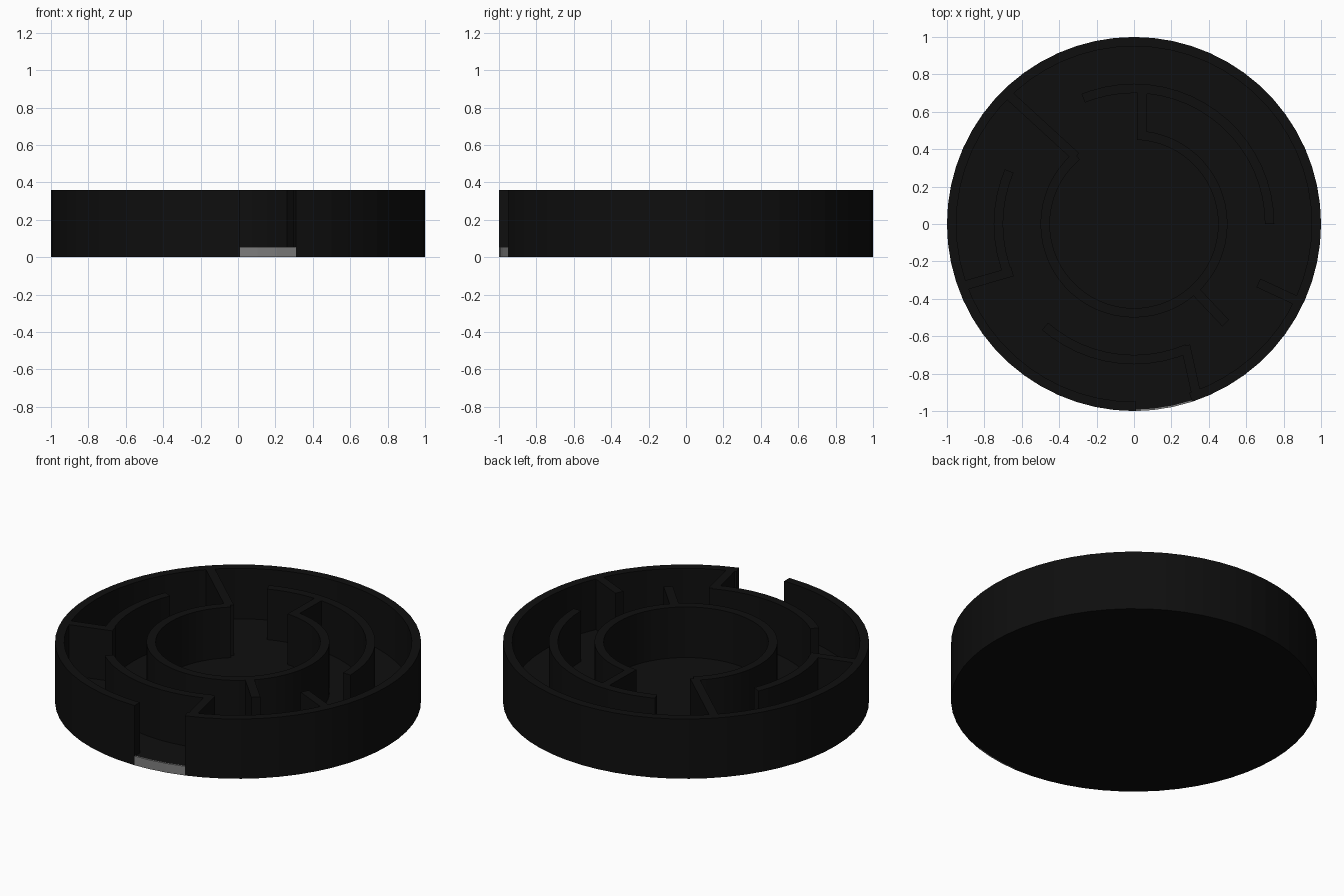
import bpy, bmesh
from math import cos, sin, radians, floor, ceil
from mathutils import Vector

if "Cube" in bpy.data.objects:
    bpy.data.objects.remove(bpy.data.objects["Cube"], do_unlink=True)

HEIGHT, BASE, WALL, STEP = 0.36, 0.055, 0.05, 6
GAP = (-89.4, -71.9)   # entrance in the outer wall, in degrees


def material(name, value):
    mat = bpy.data.materials.new(name)
    mat.use_nodes = True
    colour = (value, value, value, 1)
    mat.diffuse_color = colour
    bsdf = mat.node_tree.nodes["Principled BSDF"]
    bsdf.inputs["Base Color"].default_value = colour
    bsdf.inputs["Roughness"].default_value = 0.7
    return mat


black = material("black", 0.0045)
grey = material("grey", 0.21)


def angles(a0, a1):
    """Both ends plus every regular facet corner between them."""
    inner = [k * STEP for k in range(floor(a0 / STEP) + 1, ceil(a1 / STEP))]
    return [a0] + inner + [a1]


def polar(r, a):
    return Vector((r * cos(radians(a)), r * sin(radians(a)), 0))


def extrude(name, outline, z0, z1, mat):
    """Prism over a closed flat outline."""
    bm = bmesh.new()
    low = [bm.verts.new((p.x, p.y, z0)) for p in outline]
    high = [bm.verts.new((p.x, p.y, z1)) for p in outline]
    bm.faces.new(low)
    bm.faces.new(high)
    n = len(low)
    for i in range(n):
        j = (i + 1) % n
        bm.faces.new((low[i], low[j], high[j], high[i]))
    bmesh.ops.recalc_face_normals(bm, faces=bm.faces)
    mesh = bpy.data.meshes.new(name)
    bm.to_mesh(mesh)
    bm.free()
    mesh.materials.append(mat)
    obj = bpy.data.objects.new(name, mesh)
    bpy.context.collection.objects.link(obj)
    return obj


def arc_wall(name, r, a0, a1, z0=BASE, z1=HEIGHT, thick=WALL, mat=black):
    steps = angles(a0, a1)
    outline = [polar(r, a) for a in steps]
    outline += [polar(r - thick, a) for a in reversed(steps)]
    return extrude(name, outline, z0, z1, mat)


def straight_wall(name, start, end):
    p, q = Vector((*start, 0)), Vector((*end, 0))
    d = (q - p).normalized()
    side = Vector((-d.y, d.x, 0)) * WALL / 2
    return extrude(name, [p - side, q - side, q + side, p + side], BASE, HEIGHT, black)


# Floor disc, set back slightly at the entrance for the grey sill
LIP = 0.008
rim = [polar(1, a) for a in angles(GAP[1], GAP[0] + 360)]
rim += [polar(1 - LIP, a) for a in angles(*GAP)]
extrude("floor", rim, 0, BASE, black)
arc_wall("entrance_sill", 1, *GAP, z0=0, z1=BASE, thick=LIP, mat=grey)

# Ring walls
arc_wall("outer_wall", 1, GAP[1], GAP[0] + 360)
arc_wall("middle_wall_back", 0.75, 0, 112)
arc_wall("middle_wall_side", 0.75, 157, 202)
arc_wall("middle_wall_front", 0.75, 229, 293)
arc_wall("inner_wall", 0.5, 130 - 360, 88)

# Straight walls joining the rings
straight_wall("entrance_wall", (0.335, -0.92), (0.275, -0.65))
straight_wall("side_wall", (-0.91, -0.33), (-0.65, -0.255))
straight_wall("long_back_wall", (-0.67, 0.69), (-0.31, 0.36))
straight_wall("short_back_wall", (0.04, 0.46), (0.045, 0.72))
straight_wall("front_stub", (0.32, -0.35), (0.49, -0.53))
straight_wall("outer_stub", (0.665, -0.315), (0.87, -0.41))
